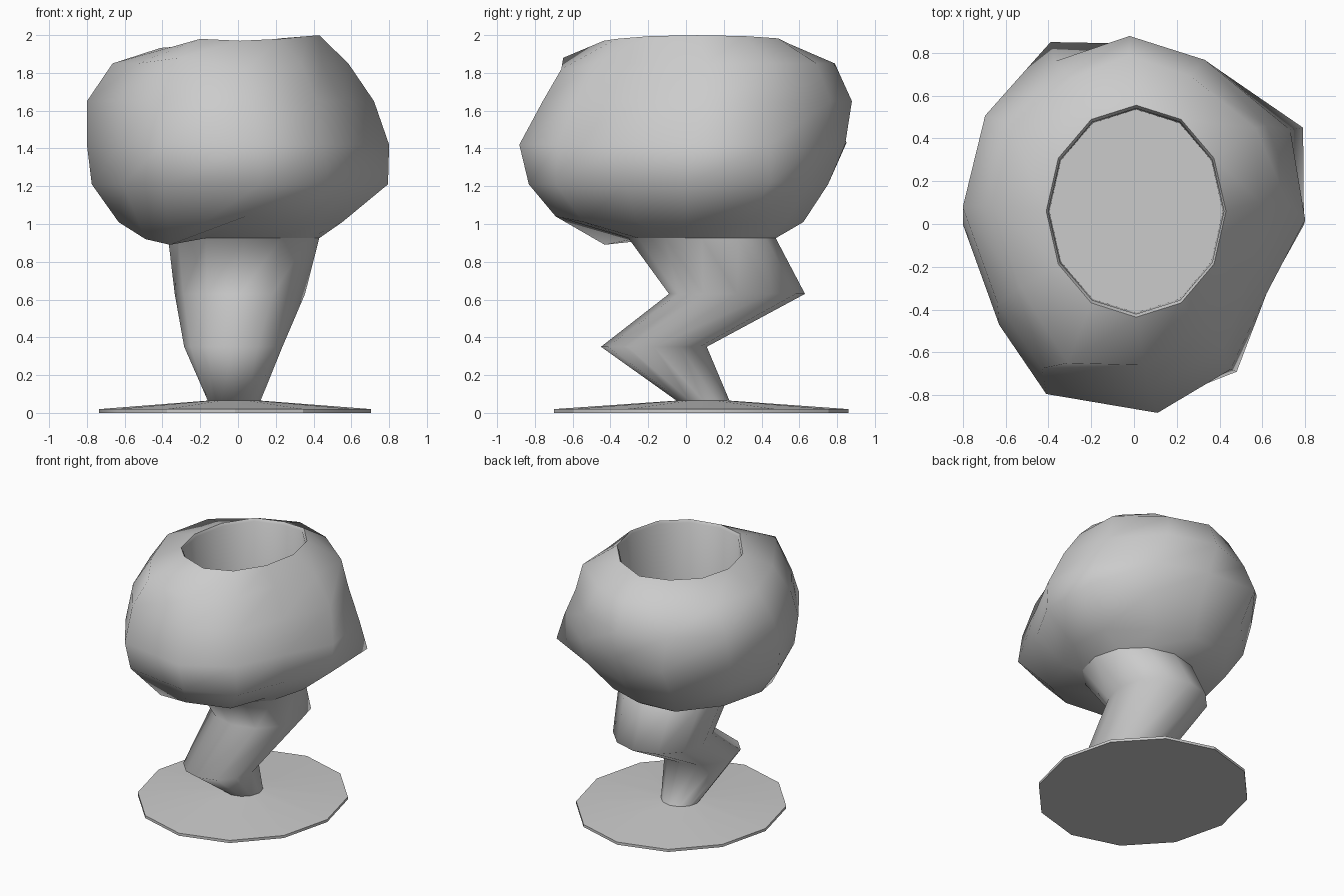
import bpy
import bmesh
from math import cos, sin, pi, radians

if "Cube" in bpy.data.objects:
    bpy.data.objects.remove(bpy.data.objects["Cube"])

N = 12  # sides of every ring


def ellipse(cx, cy, rx, ry, z, tilt=0.0):
    pts = []
    for k in range(N):
        a = 2 * pi * k / N
        x = cx + rx * cos(a)
        pts.append((x, cy + ry * sin(a), z + tilt * x))
    return pts


def loft(name, rings, cap_start=False, cap_end=False, angle=45):
    bm = bmesh.new()
    loops = [[bm.verts.new(p) for p in ring] for ring in rings]
    for a, b in zip(loops, loops[1:]):
        for k in range(N):
            j = (k + 1) % N
            bm.faces.new((a[k], a[j], b[j], b[k]))
    if cap_start:
        bm.faces.new(loops[0][::-1])
    if cap_end:
        bm.faces.new(loops[-1])
    mesh = bpy.data.meshes.new(name)
    bm.to_mesh(mesh)
    bm.free()
    obj = bpy.data.objects.new(name, mesh)
    bpy.context.collection.objects.link(obj)
    bpy.ops.object.select_all(action='DESELECT')
    obj.select_set(True)
    bpy.context.view_layer.objects.active = obj
    bpy.ops.object.shade_smooth_by_angle(angle=radians(angle))
    return obj


stem_foot = ellipse(-0.02, 0.09, 0.14, 0.14, 0.065)
stem_top = ellipse(0.03, 0.085, 0.40, 0.39, 0.925)

# Thin foot disc with a shallow cone on top
loft("foot", [
    ellipse(-0.015, 0.08, 0.72, 0.78, 0.0),
    ellipse(-0.015, 0.08, 0.72, 0.78, 0.02),
    stem_foot,
], cap_start=True, angle=30)

# Zigzag stem, shaded smooth throughout
loft("stem", [
    stem_foot,
    ellipse(-0.025, -0.17, 0.26, 0.28, 0.35),
    ellipse(0.01, 0.27, 0.345, 0.36, 0.63),
    stem_top,
], angle=180)

# Lumpy bowl: one irregular outline, scaled and shifted per level
outline = [(0.80, 0.04), (0.78, 0.46), (0.39, 0.76), (0.02, 0.88),
           (-0.39, 0.85), (-0.69, 0.48), (-0.80, 0.02), (-0.63, -0.46),
           (-0.41, -0.79), (0.11, -0.88), (0.48, -0.69), (0.62, -0.31)]
levels = [  # z, scale x, scale y, shift x, shift y
    (1.01, 0.74, 0.74, -0.04, -0.03),
    (1.21, 0.98, 0.90, 0.01, -0.04),
    (1.42, 1.00, 0.98, 0.0, -0.02),
    (1.65, 0.95, 0.93, -0.04, 0.06),
    (1.85, 0.78, 0.81, -0.04, 0.075),
]
body = [[(x * sx + dx, y * sy + dy, z) for x, y in outline]
        for z, sx, sy, dx, dy in levels]
# Dents and bulges: (level, vertex) -> position
nudges = {
    (0, 7): (-0.49, -0.35, 0.92),   # sagging lower front left
    (0, 8): (-0.36, -0.43, 0.89),
    (0, 9): (0.04, -0.69, 1.04),
    (1, 1): (0.79, 0.45, 1.22),     # jutting right back corner
    (2, 1): (0.73, 0.44, 1.42),
    (3, 1): (0.62, 0.46, 1.65),
    (1, 10): (0.48, -0.69, 1.21),   # jutting front right corner
    (2, 10): (0.45, -0.68, 1.42),
    (2, 4): (-0.39, 0.85, 1.43),    # jutting back left corner
    (3, 4): (-0.37, 0.76, 1.65),
    (4, 4): (-0.29, 0.68, 1.85),
    (4, 8): (-0.31, -0.65, 1.88),   # ledge at upper front left
    (4, 9): (0.05, -0.66, 1.82),
}
for (level, k), p in nudges.items():
    body[level][k] = p

# Tilted narrow rim, then the inner wall and floor
rim = [
    ellipse(0.01, 0.06, 0.42, 0.495, 1.965, 0.08),
    ellipse(0.01, 0.06, 0.41, 0.48, 1.945, 0.08),
    ellipse(0.01, 0.06, 0.405, 0.475, 1.02),
]
for k, z in ((3, 1.95), (4, 1.95), (8, 1.98), (9, 1.97), (10, 1.98)):
    for ring, drop in zip(rim, (0, 0.02)):
        ring[k] = (*ring[k][:2], z - drop)
loft("bowl", [stem_top] + body + rim, cap_end=True, angle=75)
